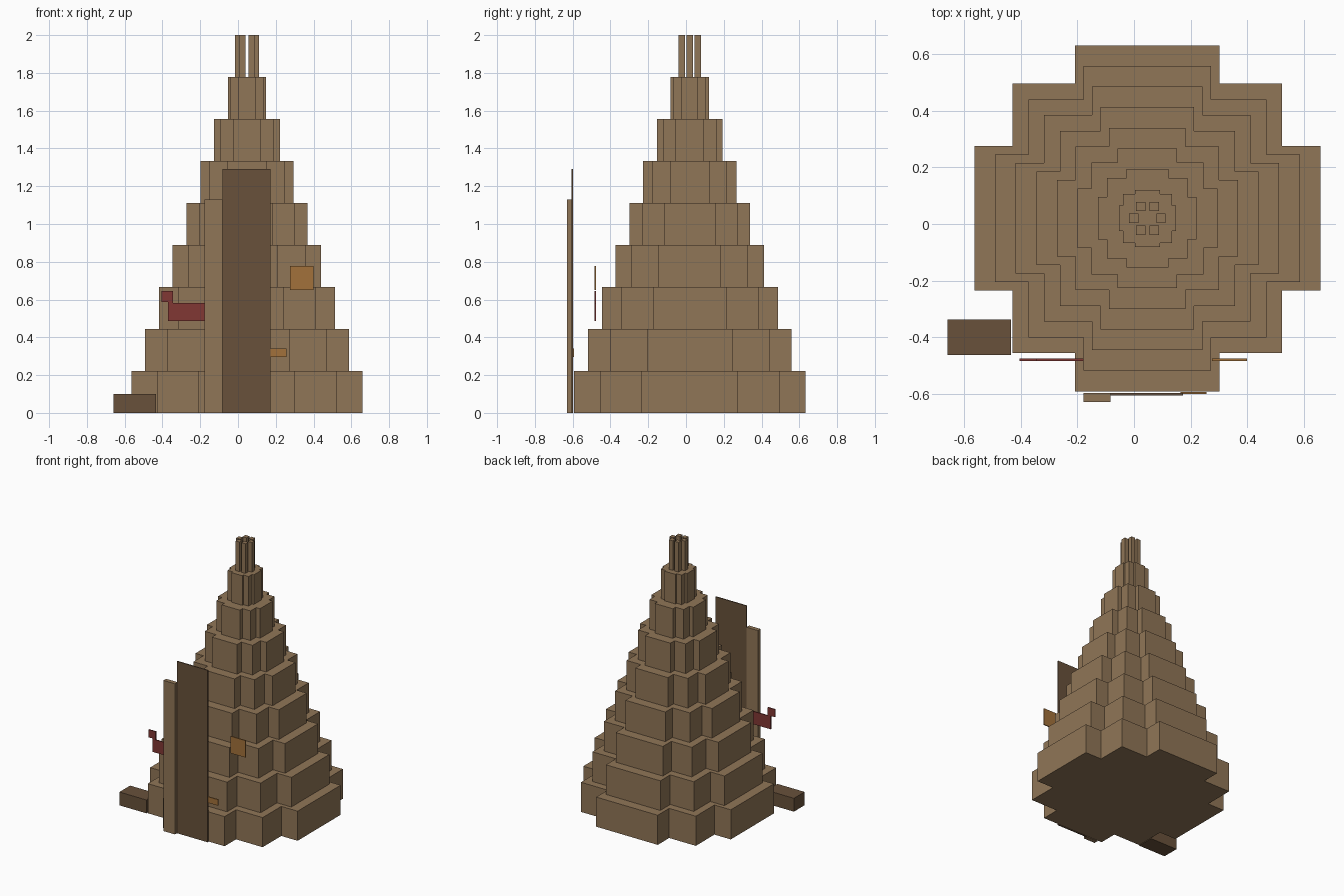
import bpy
import bmesh
from mathutils import Matrix, Vector

old = bpy.data.objects.get("Cube")
if old:
    bpy.data.objects.remove(old, do_unlink=True)


def material(name, rgb):
    mat = bpy.data.materials.new(name)
    mat.use_nodes = True
    mat.diffuse_color = (*rgb, 1)
    mat.node_tree.nodes["Principled BSDF"].inputs["Base Color"].default_value = (*rgb, 1)
    return mat


tan = material("tan stone", (0.28, 0.18, 0.095))
brown = material("dark brown", (0.14, 0.083, 0.043))
red = material("dull red", (0.22, 0.038, 0.033))
orange = material("ochre", (0.36, 0.165, 0.043))


def finish(name, bm, mat):
    bmesh.ops.recalc_face_normals(bm, faces=bm.faces)
    mesh = bpy.data.meshes.new(name)
    bm.to_mesh(mesh)
    bm.free()
    mesh.materials.append(mat)
    obj = bpy.data.objects.new(name, mesh)
    bpy.context.collection.objects.link(obj)
    return obj


def prism(bm, points, offset, depth):
    """Extrude a flat outline along the depth vector."""
    face = bm.faces.new([bm.verts.new(Vector(p) + offset) for p in points])
    new = bmesh.ops.extrude_face_region(bm, geom=[face], use_keep_orig=True)["geom"]
    bmesh.ops.translate(bm, vec=depth, verts=[v for v in new if isinstance(v, bmesh.types.BMVert)])


def box(name, xs, ys, zs, mat):
    bm = bmesh.new()
    size = [b - a for a, b in (xs, ys, zs)]
    mid = [(a + b) / 2 for a, b in (xs, ys, zs)]
    bmesh.ops.create_cube(bm, size=1, matrix=Matrix.Translation(mid) @ Matrix.Diagonal((*size, 1)))
    return finish(name, bm, mat)


# Tower: eight stepped, notched tiers
CX, CY, STEP = 0.0475, 0.02, 2 / 9
for k in range(8):
    reach, corner, arm = 0.612 - 0.073 * k, 0.4765 - 0.0557 * k, 0.2555 - 0.0301 * k
    quarter = [(reach, -arm), (reach, arm), (corner, arm), (corner, corner), (arm, corner)]
    outline = []
    for turn in range(4):
        outline += [(x, y, 0) for x, y in quarter]
        quarter = [(-y, x) for x, y in quarter]
    bm = bmesh.new()
    prism(bm, outline, Vector((CX, CY, k * STEP)), Vector((0, 0, STEP)))
    finish(f"tower_tier_{k + 1}", bm, tan)

# Crown: ring of six square posts
posts = [(sx * 0.048, 0) for sx in (-1, 1)]
posts += [(sx * 0.024, sy * 0.042) for sx in (-1, 1) for sy in (-1, 1)]
for i, (px, py) in enumerate(posts):
    x, y, h = CX + px, CY + py, 0.0165
    box(f"crown_post_{i + 1}", (x - h, x + h), (y - h, y + h), (8 * STEP, 2), tan)

# Tall front slab with a post on its right edge
box("front_slab", (-0.083, 0.173), (-0.606, -0.598), (0, 1.29), brown)
box("slab_post", (-0.178, -0.083), (-0.63, -0.598), (0, 1.13), tan)

# Low block beside the tower
box("side_block", (-0.66, -0.435), (-0.463, -0.337), (0, 0.1), brown)

# Thin coloured plates
box("square_plate", (0.275, 0.4), (-0.484, -0.476), (0.65, 0.777), orange)
box("small_plate", (0.165, 0.256), (-0.602, -0.594), (0.295, 0.34), orange)
flag = [(-0.405, 0.645), (-0.345, 0.645), (-0.345, 0.583), (-0.178, 0.583),
        (-0.178, 0.487), (-0.37, 0.487), (-0.37, 0.587), (-0.405, 0.587)]
bm = bmesh.new()
prism(bm, [(x, 0, z) for x, z in flag], Vector((0, -0.484, 0)), Vector((0, 0.008, 0)))
finish("stepped_flag", bm, red)
